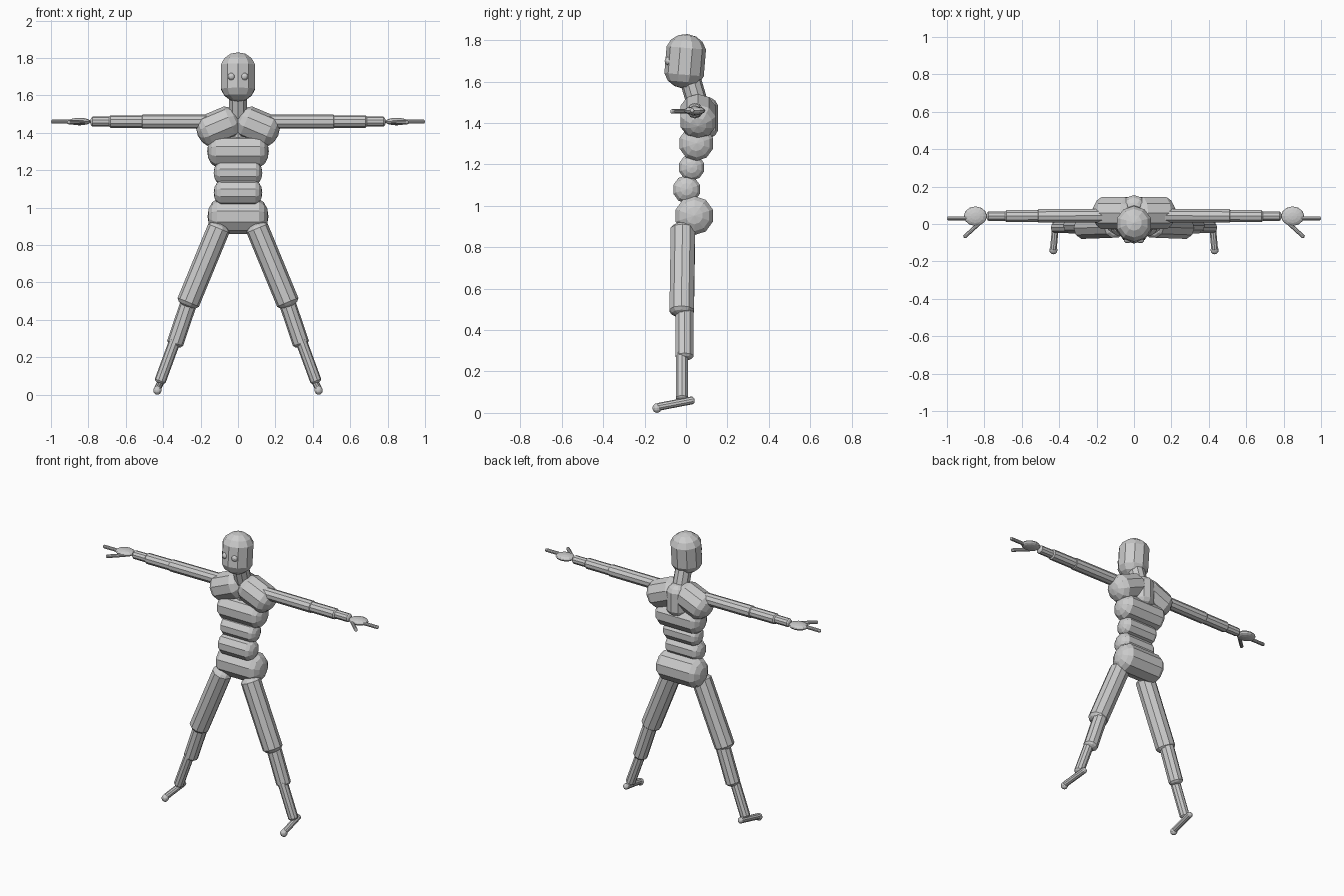
import bpy
import bmesh
from mathutils import Vector, Matrix

cube = bpy.data.objects.get("Cube")
if cube:
    bpy.data.objects.remove(cube, do_unlink=True)

# Single matte grey for the whole mannequin
GREY = (0.6, 0.6, 0.6, 1)
grey = bpy.data.materials.new("mannequin_grey")
grey.use_nodes = True
grey.diffuse_color = GREY
grey.node_tree.nodes["Principled BSDF"].inputs["Base Color"].default_value = GREY


def finish(name, bm, matrix):
    mesh = bpy.data.meshes.new(name)
    bm.transform(matrix)
    bm.to_mesh(mesh)
    bm.free()
    mesh.materials.append(grey)
    obj = bpy.data.objects.new(name, mesh)
    bpy.context.collection.objects.link(obj)


def capsule(name, a, b, r, cap=0.8):
    """Faceted capsule from tip a to tip b; cap is the end length over r."""
    a, b = Vector(a), Vector(b)
    axis = b - a
    bm = bmesh.new()
    bmesh.ops.create_uvsphere(bm, u_segments=10, v_segments=7, radius=1)
    stretch = axis.length / 2 - cap * r
    for v in bm.verts:
        side = 1 if v.co.z > 0 else -1
        v.co = (v.co.x * r * 1.02, v.co.y * r * 1.02, side * stretch + v.co.z * cap * r)
    turn = axis.to_track_quat('Z', 'Y').to_matrix().to_4x4()
    finish(name, bm, Matrix.Translation((a + b) / 2) @ turn)


def ball(name, centre, size):
    bm = bmesh.new()
    bmesh.ops.create_uvsphere(bm, u_segments=12, v_segments=8, radius=1)
    finish(name, bm, Matrix.Translation(centre) @ Matrix.Diagonal((*size, 1)))


# Head, neck and upper spine
capsule("head", (0, -0.015, 1.567), (0, 0.007, 1.83), 0.096, 0.9)
capsule("neck", (0, 0.065, 1.46), (0, 0.015, 1.63), 0.052)
capsule("upper_spine", (0, 0.085, 1.32), (0, 0.085, 1.53), 0.07)

# Horizontal torso segments: name, half width, y, z, radius
for name, half, y, z, r in (
    ("chest", 0.165, 0.05, 1.302, 0.085),
    ("waist", 0.13, 0.027, 1.186, 0.064),
    ("belly", 0.13, 0.003, 1.08, 0.068),
    ("hips", 0.163, 0.04, 0.953, 0.095),
):
    capsule(name, (-half, y, z), (half, y, z), r, 0.7)

# Paired parts
for side, s in (("left", 1), ("right", -1)):
    def limb(name, a, b, r, cap=0.8):
        capsule(f"{side}_{name}", (s * a[0], *a[1:]), (s * b[0], *b[1:]), r, cap)

    ball(f"{side}_eye", (s * 0.035, -0.083, 1.70), (0.02, 0.02, 0.02))

    # Shoulder and arm
    limb("shoulder", (-0.01, 0.058, 1.48), (0.215, 0.058, 1.385), 0.09)
    limb("upper_arm", (0.14, 0.045, 1.46), (0.525, 0.043, 1.46), 0.038, 0.5)
    limb("elbow", (0.48, 0.043, 1.46), (0.695, 0.042, 1.46), 0.034, 0.5)
    limb("forearm", (0.65, 0.042, 1.46), (0.79, 0.042, 1.46), 0.027, 0.6)
    ball(f"{side}_palm", (s * 0.848, 0.042, 1.46), (0.062, 0.052, 0.02))
    limb("fingers", (0.87, 0.03, 1.46), (1.0, 0.03, 1.46), 0.011)
    limb("thumb", (0.82, 0.01, 1.458), (0.91, -0.072, 1.456), 0.011)

    # Leg and foot
    limb("thigh", (0.092, -0.014, 0.915), (0.277, -0.021, 0.467), 0.062, 0.6)
    limb("calf", (0.255, -0.007, 0.515), (0.343, -0.007, 0.255), 0.045, 0.6)
    limb("ankle", (0.333, -0.02, 0.30), (0.421, -0.02, 0.06), 0.031, 0.6)
    limb("foot", (0.415, 0.042, 0.063), (0.432, -0.145, 0.027), 0.019)
    ball(f"{side}_toe", (s * 0.431, -0.14, 0.023), (0.022, 0.022, 0.023))
